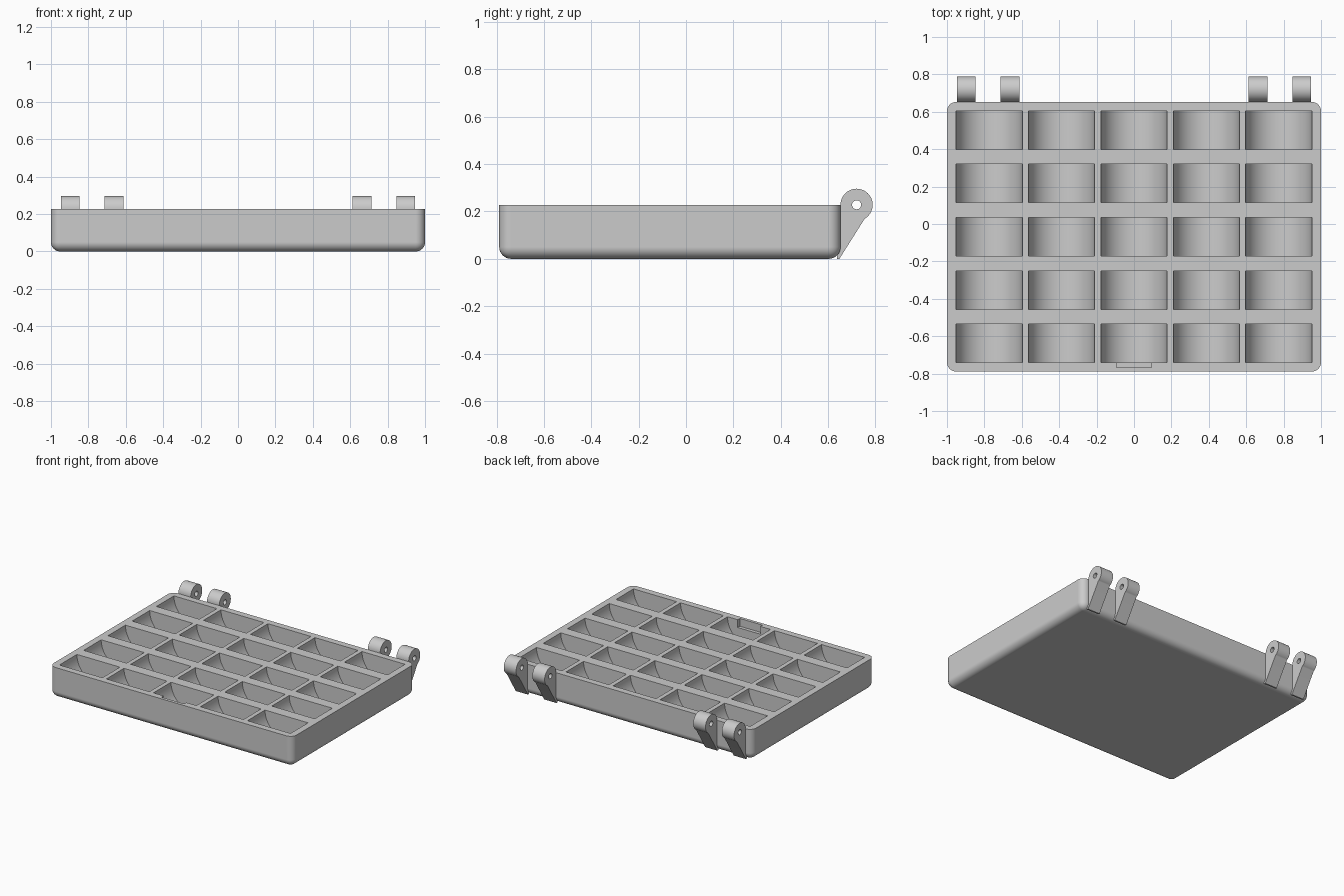
import bpy, bmesh, math
from mathutils import Matrix

cube = bpy.data.objects.get("Cube")
if cube:
    bpy.data.objects.remove(cube, do_unlink=True)

grey = bpy.data.materials.new("grey plastic")
grey.use_nodes = True
colour = (0.6, 0.6, 0.6, 1)
grey.diffuse_color = colour
grey.node_tree.nodes["Principled BSDF"].inputs["Base Color"].default_value = colour

TOP = 0.228                      # rim height
FRONT, BACK = -0.789, 0.653      # tray extent in y
EDGE = 0.05                      # rounding radius


def make_object(name, bm):
    bmesh.ops.recalc_face_normals(bm, faces=bm.faces)
    mesh = bpy.data.meshes.new(name)
    bm.to_mesh(mesh)
    bm.free()
    mesh.materials.append(grey)
    obj = bpy.data.objects.new(name, mesh)
    bpy.context.collection.objects.link(obj)
    return obj


def add_box(bm, low, high):
    size = [b - a for a, b in zip(low, high)]
    mid = [(a + b) / 2 for a, b in zip(low, high)]
    matrix = Matrix.Translation(mid) @ Matrix.Diagonal((*size, 1))
    bmesh.ops.create_cube(bm, size=1, matrix=matrix)


def extrude_profile(bm, points, offset):
    face = bm.faces.new([bm.verts.new(p) for p in points])
    result = bmesh.ops.extrude_face_region(bm, geom=[face])
    verts = [v for v in result["geom"] if isinstance(v, bmesh.types.BMVert)]
    bmesh.ops.translate(bm, verts=verts, vec=offset)


def cut(target, cutter):
    cutter.hide_render = True
    mod = target.modifiers.new("cut", "BOOLEAN")
    mod.operation, mod.solver, mod.object = "DIFFERENCE", "EXACT", cutter
    bpy.context.view_layer.objects.active = target
    bpy.ops.object.modifier_apply(modifier=mod.name)
    bpy.data.objects.remove(cutter, do_unlink=True)


def smooth(obj):
    bpy.ops.object.select_all(action="DESELECT")
    obj.select_set(True)
    bpy.context.view_layer.objects.active = obj
    bpy.ops.object.shade_smooth_by_angle(angle=math.radians(30))
    obj.modifiers.new("flat faces", "WEIGHTED_NORMAL").keep_sharp = True


# Tray block: every edge rounded except the top rim
bm = bmesh.new()
add_box(bm, (-1, FRONT, 0), (1, BACK, TOP))
edges = [e for e in bm.edges if min(v.co.z for v in e.verts) < 0.01]
bmesh.ops.bevel(bm, geom=edges, offset=EDGE, segments=8, profile=0.5, affect="EDGES")
tray = make_object("tray", bm)

# Grid of half-round pockets
bm = bmesh.new()
radius, length, steps = 0.177, 0.206, 32
for column in range(-2, 3):
    for row in range(-2, 3):
        x, y = column * 0.387, -0.068 + row * 0.285 - length / 2
        arc = [(x - radius, y, TOP + 0.1)]
        for i in range(steps + 1):
            a = math.pi * (1 + i / steps)
            arc.append((x + radius * math.cos(a), y, TOP + radius * math.sin(a)))
        arc.append((x + radius, y, TOP + 0.1))
        extrude_profile(bm, arc, (0, length, 0))
cut(tray, make_object("pocket_cutter", bm))

# Latch recess in the front wall
bm = bmesh.new()
add_box(bm, (-0.093, -0.766, 0.17), (0.093, -0.7, TOP + 0.1))
cut(tray, make_object("latch_recess_cutter", bm))
smooth(tray)

# Hinge lugs: round eye on a tapering bracket, with a pin hole
EYE_Y, EYE_R, HOLE_R, WIDTH = 0.7205, 0.068, 0.019, 0.101
for side, sign in (("left", 1), ("right", -1)):
    for place, centre in (("outer", 0.897), ("inner", 0.662)):
        x = sign * centre - WIDTH / 2
        outline = [(x, 0.637, 0), (x, 0.648, 0)]
        for i in range(33):
            a = math.radians(-60 + 240 * i / 32)
            outline.append((x, EYE_Y + EYE_R * math.cos(a), TOP + EYE_R * math.sin(a)))
        outline.append((x, 0.637, TOP - 0.02))
        bm = bmesh.new()
        extrude_profile(bm, outline, (WIDTH, 0, 0))
        lug = make_object(f"{side}_{place}_hinge_lug", bm)

        bm = bmesh.new()
        matrix = Matrix.Translation((sign * centre, EYE_Y, TOP)) @ Matrix.Rotation(math.pi / 2, 4, "Y")
        bmesh.ops.create_cone(bm, cap_ends=True, segments=24, radius1=HOLE_R,
                              radius2=HOLE_R, depth=WIDTH * 2, matrix=matrix)
        cut(lug, make_object("pin_hole_cutter", bm))
        smooth(lug)
